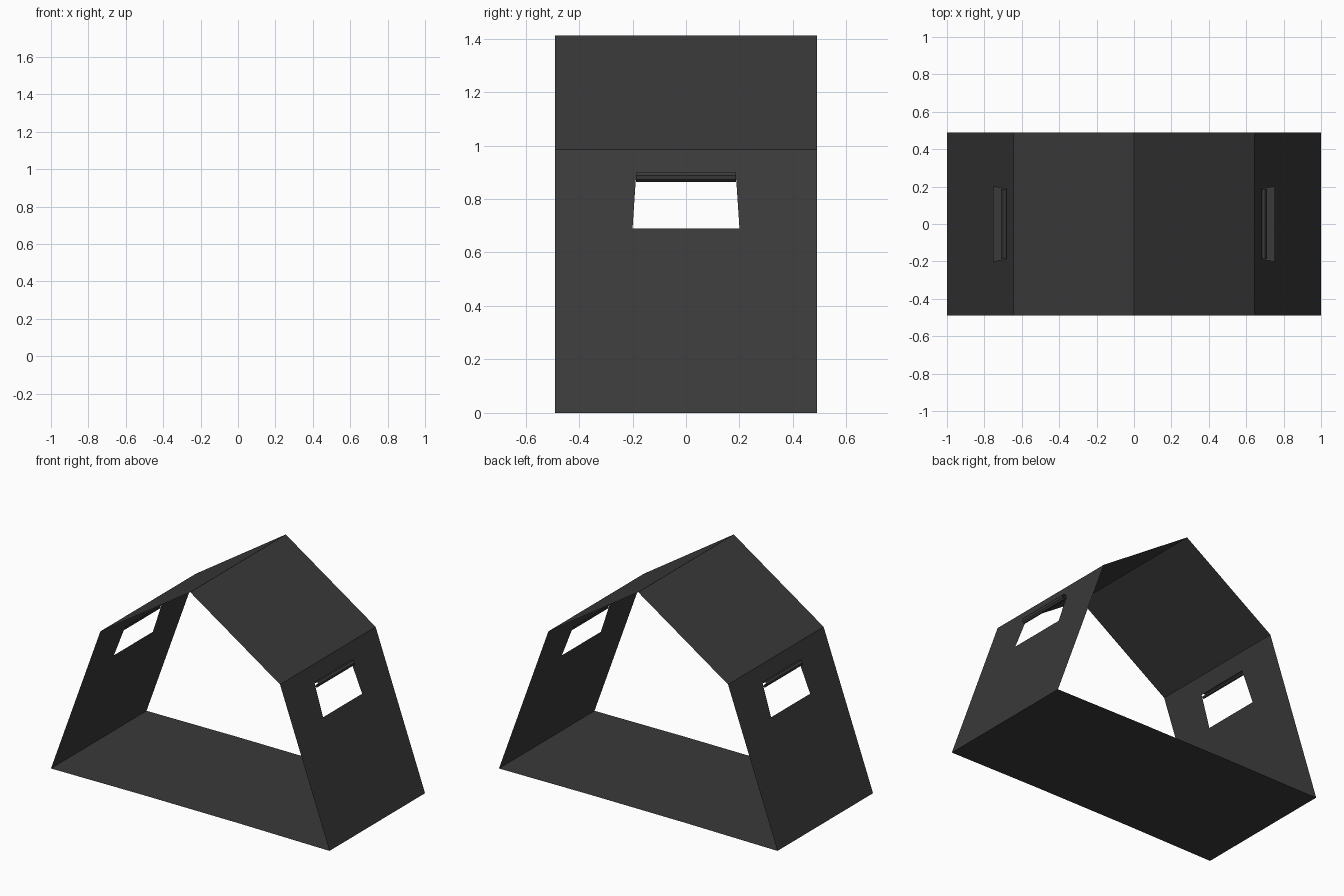
import bpy

if "Cube" in bpy.data.objects:
    bpy.data.objects.remove(bpy.data.objects["Cube"])

HALF = 0.49                      # half depth along y
EAVE = (0.645, 0.985)
RIDGE = (0.0, 1.412)
FOOT = (1.0, 0.0)

fabric = bpy.data.materials.new("charcoal fabric")
fabric.diffuse_color = (0.042, 0.042, 0.042, 1)
fabric.use_nodes = True
fabric.node_tree.nodes["Principled BSDF"].inputs["Base Color"].default_value = fabric.diffuse_color


def make(name, verts, faces, mirror=True):
    mesh = bpy.data.meshes.new(name)
    mesh.from_pydata(verts, [], faces)
    mesh.materials.append(fabric)
    obj = bpy.data.objects.new(name, mesh)
    bpy.context.collection.objects.link(obj)
    if mirror:
        obj.modifiers.new("mirror", 'MIRROR')
    return obj


def strip(name, profile, half, mirror=True):
    """Sheet made by sweeping an x-z profile along y."""
    verts = [(x, y, z) for x, z in profile for y in (-half, half)]
    faces = [(2 * i, 2 * i + 1, 2 * i + 3, 2 * i + 2) for i in range(len(profile) - 1)]
    return make(name, verts, faces, mirror)


def wall_x(z):
    return FOOT[0] + (EAVE[0] - FOOT[0]) * z / EAVE[1]


# Roof slopes
strip("roof", [EAVE, RIDGE], HALF)

# Floor sheet, raised very slightly in the middle
strip("floor", [(-1, 0), (-0.35, 0.005), (0.35, 0.005), (1, 0)], HALF, False)

# Side walls with a tapered window opening
SILL, HEAD = 0.69, 0.885
outer = [(-HALF, 0), (HALF, 0), (HALF, EAVE[1]), (-HALF, EAVE[1])]
inner = [(-0.2, SILL), (0.2, SILL), (0.187, HEAD), (-0.187, HEAD)]
make("side_wall", [(wall_x(z), y, z) for y, z in outer + inner],
     [(i, (i + 1) % 4, (i + 1) % 4 + 4, i + 4) for i in range(4)])

# Rolled-up window flap above each opening
curl = [(wall_x(HEAD), HEAD), (0.685, 0.897), (0.700, 0.899), (0.710, 0.888),
        (0.708, 0.873), (0.697, 0.863), (0.687, 0.866), (0.686, 0.876), (0.695, 0.882)]
strip("window_roll", curl, 0.187)
